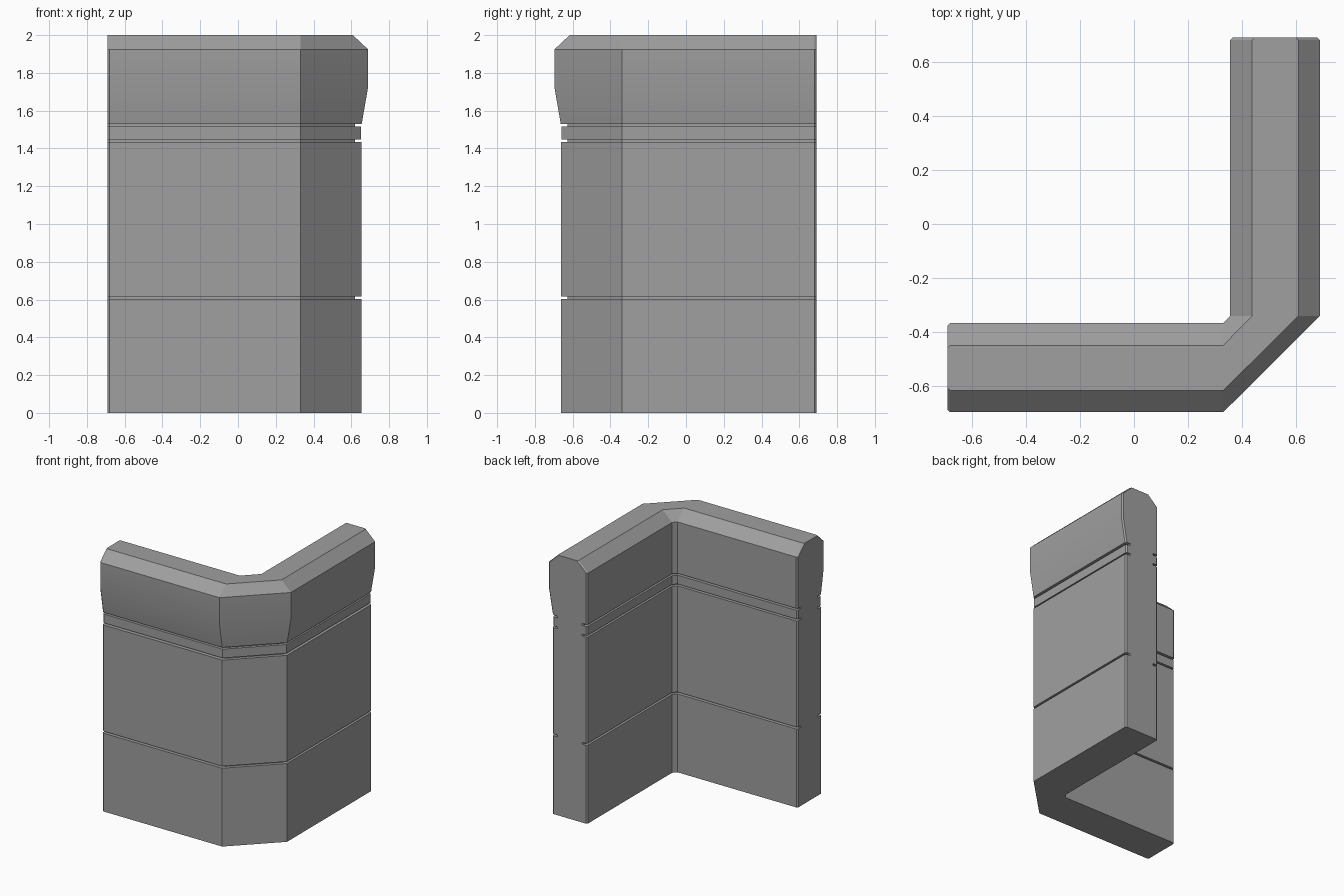
import bpy
import bmesh
import math

cube = bpy.data.objects.get("Cube")
if cube:
    bpy.data.objects.remove(cube, do_unlink=True)

stone = bpy.data.materials.new("grey stone")
stone.use_nodes = True
grey = (0.35, 0.35, 0.35, 1)
stone.diffuse_color = grey
stone.node_tree.nodes["Principled BSDF"].inputs["Base Color"].default_value = grey

END = 0.69         # both arm ends
TURN_X = 0.33      # where the front arm turns into the corner
TURN_Y = -0.34     # where the side arm leaves the corner
BEVEL = 0.01       # small chamfer on the end edges


def outline(outer, inner):
    """L-shaped plan with a cut corner, for one height."""
    yo, yi = -outer - 0.008, -inner - 0.012
    b = BEVEL
    return [(-END, yo + b), (-END + b, yo), (TURN_X, yo),
            (outer, TURN_Y), (outer, END - b), (outer - b, END),
            (inner + b, END), (inner, END - b), (inner, TURN_Y),
            (TURN_X, yi), (-END + b, yi), (-END, yi - b)]


def course(name, levels):
    """Stack outlines given as (z, outer, inner) into a closed solid."""
    bm = bmesh.new()
    rings = [[bm.verts.new((x, y, z)) for x, y in outline(o, i)]
             for z, o, i in levels]
    n = len(rings[0])
    for low, high in zip(rings, rings[1:]):
        for k in range(n):
            m = (k + 1) % n
            bm.faces.new((low[k], low[m], high[m], high[k]))
    bm.faces.new(rings[0][::-1])
    bm.faces.new(rings[-1])
    bmesh.ops.recalc_face_normals(bm, faces=bm.faces)
    mesh = bpy.data.meshes.new(name)
    bm.to_mesh(mesh)
    bm.free()
    mesh.materials.append(stone)
    obj = bpy.data.objects.new(name, mesh)
    bpy.context.collection.objects.link(obj)
    return obj


def straight(name, bottom, top, outer=0.655, inner=0.357):
    return course(name, [(bottom, outer, inner), (top, outer, inner)])


# Wall courses
straight("base_course", 0, 0.602)
straight("main_course", 0.617, 1.433)
straight("trim_band", 1.447, 1.515, 0.65)

# Recessed joints between the courses
for name, bottom, top in (("lower_joint", 0.602, 0.617),
                          ("middle_joint", 1.433, 1.447),
                          ("upper_joint", 1.515, 1.53)):
    straight(name, bottom, top, 0.62, 0.39)

# Flared coping with sloped top edges
coping = course("coping", [(1.53, 0.655, 0.355), (1.72, 0.688, 0.355),
                           (1.925, 0.688, 0.355), (2.0, 0.608, 0.437)])
bpy.ops.object.select_all(action='DESELECT')
coping.select_set(True)
bpy.context.view_layer.objects.active = coping
bpy.ops.object.shade_smooth_by_angle(angle=math.radians(15))
